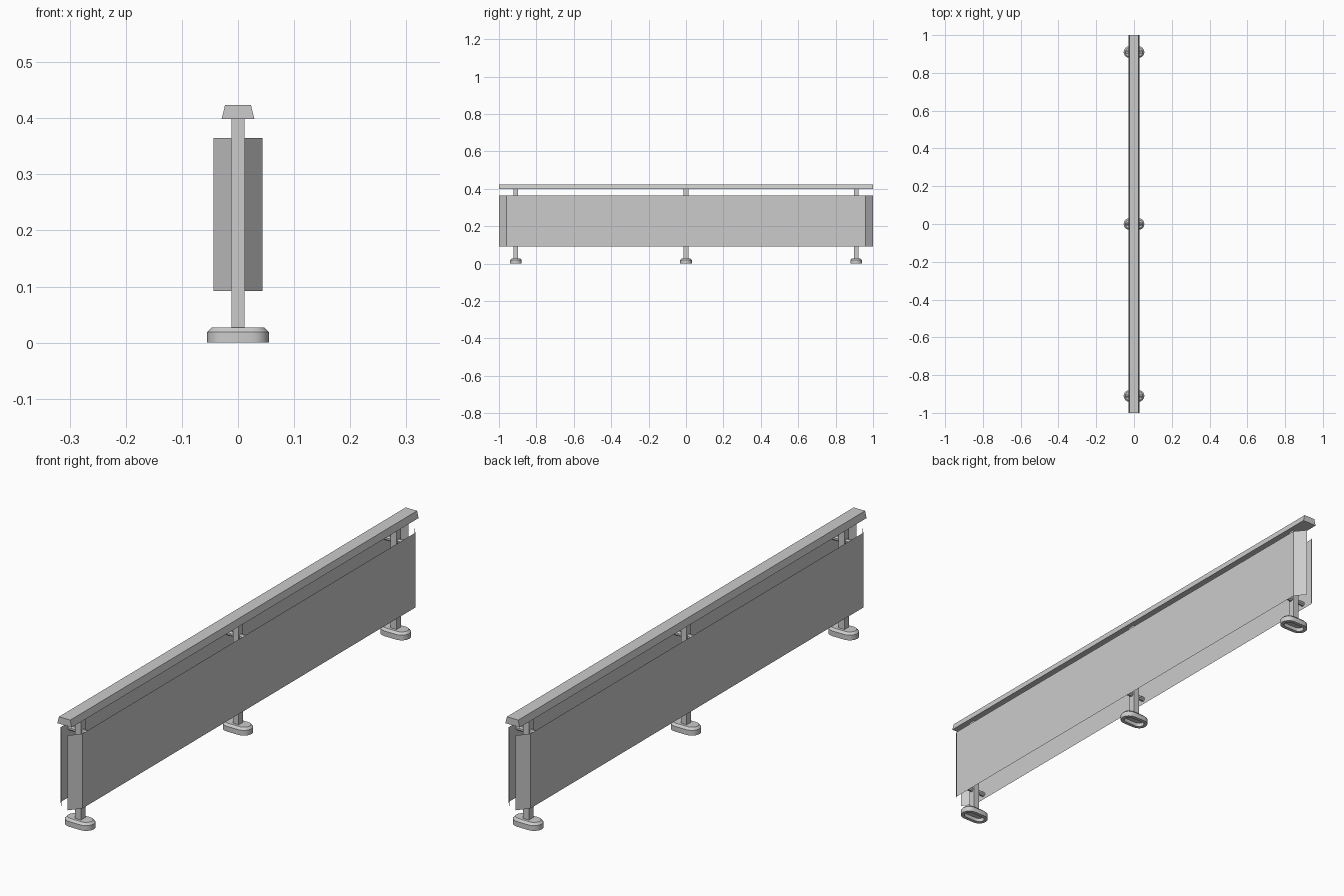
import bpy, bmesh, math

cube = bpy.data.objects.get("Cube")
if cube:
    bpy.data.objects.remove(cube, do_unlink=True)

metal = bpy.data.materials.new("grey_metal")
metal.use_nodes = True
GREY = (0.6, 0.6, 0.6, 1)
metal.diffuse_color = GREY
metal.node_tree.nodes["Principled BSDF"].inputs["Base Color"].default_value = GREY


def finish(name, bm, smooth=False):
    bmesh.ops.recalc_face_normals(bm, faces=bm.faces)
    mesh = bpy.data.meshes.new(name)
    bm.to_mesh(mesh)
    bm.free()
    mesh.materials.append(metal)
    obj = bpy.data.objects.new(name, mesh)
    bpy.context.collection.objects.link(obj)
    if smooth:
        bpy.ops.object.select_all(action='DESELECT')
        obj.select_set(True)
        bpy.context.view_layer.objects.active = obj
        bpy.ops.object.shade_smooth_by_angle(angle=math.radians(35))
    return obj


def loft(name, rings, cap_ends=True, closed=True, smooth=False):
    """Skin a list of equal-length point rings."""
    bm = bmesh.new()
    rows = [[bm.verts.new(p) for p in ring] for ring in rings]
    n = len(rows[0])
    for a, b in zip(rows, rows[1:]):
        for i in range(n if closed else n - 1):
            j = (i + 1) % n
            bm.faces.new((a[i], a[j], b[j], b[i]))
    if cap_ends:
        bm.faces.new(rows[0])
        bm.faces.new(rows[-1])
    return finish(name, bm, smooth)


def stadium(y0, z, radius, half_straight=0.024, steps=8):
    """Oval outline, long in x, with round ends."""
    ring = []
    for side, start in ((1, -math.pi / 2), (-1, math.pi / 2)):
        for i in range(steps + 1):
            a = start + math.pi * i / steps
            ring.append((side * half_straight + radius * math.cos(a),
                         y0 + radius * math.sin(a), z))
    return ring


# Tapered handrail
section = [(-0.029, 0.399), (0.029, 0.399), (0.023, 0.424), (-0.023, 0.424)]
loft("handrail", [[(x, y, z) for x, z in section] for y in (-1, 1)])

# Sheet panels with ends folded inwards
for side, label in ((1, "left"), (-1, "right")):
    outline = [(0.012, -1), (0.044, -0.96), (0.044, 0.96), (0.012, 1)]
    loft(label + "_panel",
         [[(side * x, y, z) for x, y in outline] for z in (0.092, 0.365)],
         cap_ends=False, closed=False)

# Posts, feet and panel brackets
for y0, label in ((-0.91, "front"), (0, "middle"), (0.91, "back")):
    corners = [(-1, -1), (1, -1), (1, 1), (-1, 1)]
    loft(label + "_post",
         [[(0.012 * cx, y0 + 0.013 * cy, z) for cx, cy in corners]
          for z in (0.02, 0.4)])

    # Foot: recessed underside, rim, wall, chamfer, top
    profile = [(0.018, 0.014), (0.018, 0), (0.031, 0), (0.031, 0.019), (0.023, 0.027)]
    loft(label + "_foot", [stadium(y0, z, r) for r, z in profile], smooth=True)

    for z0, height in ((0.345, "upper"), (0.112, "lower")):
        ring = [(math.cos(math.pi * (i + 0.5) / 4) * 0.009,
                 math.sin(math.pi * (i + 0.5) / 4) * 0.009) for i in range(8)]
        loft(f"{label}_{height}_bracket",
             [[(x, y0 + dy, z0 + dz) for dy, dz in ring] for x in (-0.044, 0.044)])
